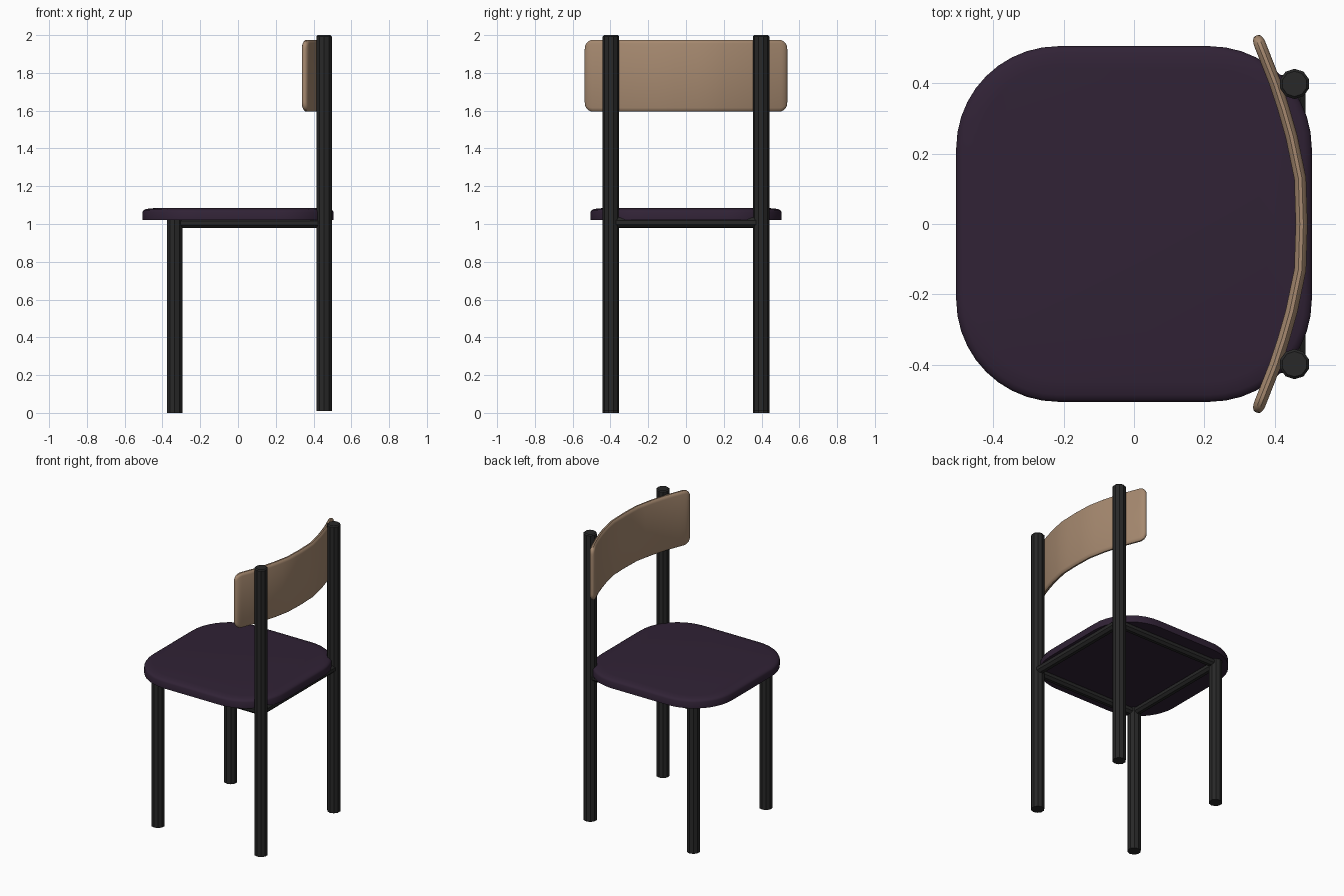
import bpy, bmesh, math
from mathutils import Vector

if "Cube" in bpy.data.objects:
    bpy.data.objects.remove(bpy.data.objects["Cube"])


def material(name, rgb):
    m = bpy.data.materials.new(name)
    m.diffuse_color = (*rgb, 1)
    m.use_nodes = True
    m.node_tree.nodes["Principled BSDF"].inputs["Base Color"].default_value = m.diffuse_color
    return m


BLACK = material("black metal", (0.021, 0.021, 0.021))
PURPLE = material("dark purple", (0.030, 0.016, 0.036))
WOOD = material("brown wood", (0.38, 0.25, 0.16))


def loft(name, rings, mat, angle=None):
    """Skin a list of equal-length closed rings and cap both ends."""
    bm = bmesh.new()
    loops = [[bm.verts.new(p) for p in ring] for ring in rings]
    n = len(loops[0])
    for a, b in zip(loops, loops[1:]):
        for i in range(n):
            j = (i + 1) % n
            bm.faces.new((a[i], a[j], b[j], b[i]))
    bm.faces.new(loops[0][::-1])
    bm.faces.new(loops[-1])
    bmesh.ops.recalc_face_normals(bm, faces=bm.faces)
    me = bpy.data.meshes.new(name)
    bm.to_mesh(me)
    bm.free()
    me.materials.append(mat)
    ob = bpy.data.objects.new(name, me)
    bpy.context.collection.objects.link(ob)
    if angle:
        bpy.context.view_layer.objects.active = ob
        ob.select_set(True)
        bpy.ops.object.shade_smooth_by_angle(angle=math.radians(angle))
        ob.select_set(False)
    return ob


def tube(name, p, q, r, sides=10, chamfer=0.0):
    p, q = Vector(p), Vector(q)
    d = (q - p).normalized()
    rot = d.to_track_quat('Z', 'Y')

    def ring(c, rad):
        return [c + rot @ Vector((rad * math.cos(t), rad * math.sin(t), 0))
                for t in (2 * math.pi * (i + 0.5) / sides for i in range(sides))]
    rings = [ring(p, r)]
    if chamfer:
        rings += [ring(q - d * chamfer, r), ring(q, r - chamfer)]
    else:
        rings.append(ring(q, r))
    return loft(name, rings, BLACK)


# legs and side rails, mirrored left and right
FX, BX, Y, R = -0.335, 0.456, 0.398, 0.043
for s, side in ((-1, "right"), (1, "left")):
    tube(f"front_leg_{side}", (FX, s * Y, 0), (FX, s * Y, 1.025), R)
    tube(f"back_post_{side}", (BX, s * Y, 0.01), (BX, s * Y, 2.0), R, chamfer=0.007)
    tube(f"side_rail_{side}", (FX, s * Y, 1.005), (BX, s * Y, 1.005), 0.028, 8)

# cross rails
tube("front_rail", (FX, -Y, 1.005), (FX, Y, 1.005), 0.028, 8)
tube("back_rail", (BX + 0.004, -Y, 1.008), (BX + 0.004, Y, 1.008), 0.029, 8)


# seat: rounded square with a softened top edge
def rounded_square(half, r, z, seg=10):
    pts = []
    for k in range(4):
        c = Vector((half - r, 0)).x
        cx, cy = ((c, c), (-c, c), (-c, -c), (c, -c))[k]
        for i in range(seg + 1):
            t = math.pi / 2 * (k + i / seg)
            pts.append((cx + r * math.cos(t), cy + r * math.sin(t), z))
    return pts


profile = [(0, 1.022), (0, 1.064), (0.006, 1.073), (0.02, 1.08), (0.06, 1.084)]
loft("seat", [rounded_square(0.505 - i, 0.29 - i, z) for i, z in profile], PURPLE, 35)


# backrest: curved board, flat in the middle and swept forward at the ends
CURVE = [(0.0, 0.476), (0.13, 0.472), (0.25, 0.447), (0.33, 0.424), (0.40, 0.401), (0.535, 0.348)]


def curve_x(y):
    y = abs(y)
    for (y0, x0), (y1, x1) in zip(CURVE, CURVE[1:]):
        if y <= y1:
            return x0 + (x1 - x0) * (y - y0) / (y1 - y0)
    return CURVE[-1][1]


HALF, CORNER, MID, HH, HT = 0.535, 0.045, 1.785, 0.19, 0.017
half_ys = [0.06, 0.13, 0.19, 0.25, 0.33, 0.40, 0.45, 0.49, 0.503, 0.515, 0.525, 0.532, 0.535]
ys = [-y for y in reversed(half_ys)] + [0.0] + half_ys
rings = []
for y in ys:
    d = HALF - abs(y)
    h, t = HH, HT
    if d < CORNER:
        h -= CORNER - math.sqrt(CORNER ** 2 - (CORNER - d) ** 2)
    if d < 0.025:
        t *= 0.3 + 0.7 * math.sqrt(1 - (1 - d / 0.025) ** 2)
    slope = (curve_x(y + 0.02) - curve_x(y - 0.02)) / 0.04 if d > 0.02 else -0.39 * math.copysign(1, y)
    n = Vector((1, -slope, 0)).normalized()
    c = Vector((curve_x(y), y, MID))
    sec = [(1, h - 0.02), (0.75, h - 0.007), (0.3, h), (-0.3, h), (-0.75, h - 0.007), (-1, h - 0.02)]
    sec += [(a, -b) for a, b in reversed(sec)]
    rings.append([c + n * (a * t) + Vector((0, 0, b)) for a, b in sec])
loft("backrest", rings, WOOD, 35)
